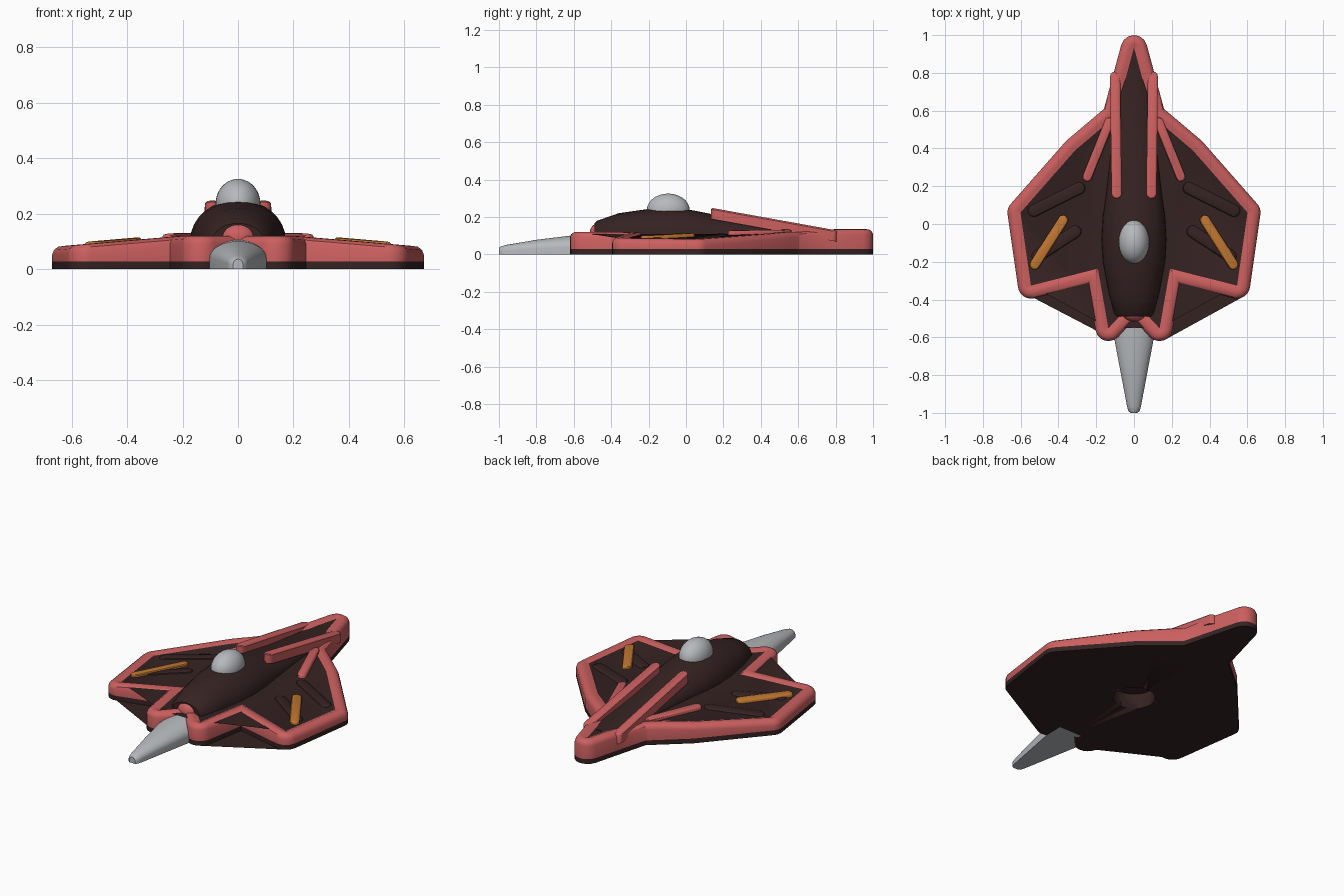
import bpy, bmesh, math
from mathutils import Vector

cube = bpy.data.objects.get("Cube")
if cube:
    bpy.data.objects.remove(cube, do_unlink=True)


def material(name, rgb):
    m = bpy.data.materials.new(name)
    m.use_nodes = True
    m.diffuse_color = (*rgb, 1)
    bsdf = next(n for n in m.node_tree.nodes if n.type == 'BSDF_PRINCIPLED')
    bsdf.inputs["Base Color"].default_value = (*rgb, 1)
    bsdf.inputs["Roughness"].default_value = 0.6
    return m


DARK = material("dark brown", (0.036, 0.016, 0.016))
RED = material("coral red", (0.6, 0.115, 0.115))
GREY = material("light grey", (0.47, 0.49, 0.51))
ORANGE = material("orange", (0.52, 0.18, 0.03))


def finish(name, bm, mats, angle=35):
    bmesh.ops.recalc_face_normals(bm, faces=bm.faces)
    me = bpy.data.meshes.new(name)
    bm.to_mesh(me)
    bm.free()
    for m in mats:
        me.materials.append(m)
    ob = bpy.data.objects.new(name, me)
    bpy.context.collection.objects.link(ob)
    bpy.ops.object.select_all(action='DESELECT')
    ob.select_set(True)
    bpy.context.view_layer.objects.active = ob
    bpy.ops.object.shade_smooth_by_angle(angle=math.radians(angle))
    return ob


def bridge(bm, rings, mat_of=lambda i: 0, caps=(0, 0)):
    """Join rings of equal length into a closed skin."""
    loops = [[bm.verts.new(p) for p in r] for r in rings]
    n = len(loops[0])
    for i, (a, b) in enumerate(zip(loops, loops[1:])):
        for k in range(n):
            f = bm.faces.new((a[k], a[(k + 1) % n], b[(k + 1) % n], b[k]))
            f.material_index = mat_of(i)
    ends = [bm.faces.new(loops[0]), bm.faces.new(loops[-1])]
    for f, m in zip(ends, caps):
        f.material_index = m
    return ends


def grow(poly, d, steps=6):
    """Offset a counter-clockwise outline outward, with round outer corners."""
    out = []
    for i, p in enumerate(poly):
        p = Vector(p)
        e1 = p - Vector(poly[i - 1])
        e2 = Vector(poly[(i + 1) % len(poly)]) - p
        a1 = math.atan2(-e1.x, e1.y)
        turn = (math.atan2(-e2.x, e2.y) - a1 + math.pi) % math.tau - math.pi
        if abs(abs(turn) - math.pi) < 1e-4:
            turn = math.pi
        if turn > 0.3:
            angles, r = [a1 + turn * k / steps for k in range(steps + 1)], d
        else:
            angles, r = [a1 + turn / 2], d / math.cos(turn / 2)
        out += [(p.x + r * math.cos(a), p.y + r * math.sin(a)) for a in angles]
    return out


def layered(bm, poly, layers, mat_of=lambda i: 0, caps=(0, 0)):
    rings = [[(x, y, z) for x, y in grow(poly, d)] for d, z in layers]
    return bridge(bm, rings, mat_of, caps)


H = 0.12


def deck(x, y):
    """Height of the wing surface: falls to the tips, lifts at the tail."""
    return H - 0.085 * max(0, abs(x) - 0.2) + 0.015 * min(1, max(0, (y - 0.6) / 0.2))


# Hull: dark underside, rounded red rim and dark deck
right = [(0, 0.93), (0.097, 0.57), (0.31, 0.39), (0.6, 0.06), (0.545, -0.325),
         (0.19, -0.235), (0.135, -0.55), (0, -0.405)]
outline = (right + [(-x, y) for x, y in right[-2:0:-1]])[::-1]
bm = bmesh.new()
ends = layered(bm, outline,
               [(0.07, 0), (0.07, 0.028), (0.07, H - 0.028), (0.064, H - 0.012),
                (0.048, H - 0.001), (0.022, H), (0.001, H - 0.01)],
               lambda i: 0 if i == 0 else 1)
bmesh.ops.triangulate(bm, faces=ends)
for co, no in (((0, 0, 0), (1, 0, 0)), ((0.2, 0, 0), (1, 0, 0)), ((-0.2, 0, 0), (1, 0, 0)),
               ((0, 0.6, 0), (0, 1, 0)), ((0, 0.8, 0), (0, 1, 0))):
    bmesh.ops.bisect_plane(bm, geom=bm.verts[:] + bm.edges[:] + bm.faces[:],
                           plane_co=co, plane_no=no, dist=1e-5)
for v in bm.verts:
    if v.co.z > 0.05:
        v.co.z += deck(v.co.x, v.co.y) - H
hull = finish("hull", bm, [DARK, RED])

# Round socket in the underside
bm = bmesh.new()
bmesh.ops.create_cone(bm, cap_ends=True, segments=32, radius1=0.115, radius2=0.115, depth=0.18)
cutter = finish("socket_cutter", bm, [DARK])
cutter.hide_render = True
mod = hull.modifiers.new("socket", 'BOOLEAN')
mod.operation, mod.object, mod.solver = 'DIFFERENCE', cutter, 'EXACT'
bpy.context.view_layer.objects.active = hull
bpy.ops.object.modifier_apply(modifier=mod.name)
bpy.data.objects.remove(cutter, do_unlink=True)


def bar(name, a, b, width, rise, mat, height=deck, sink=0.02):
    """Mirrored pair of round-ended bars that follow a height function."""
    for side, s in (("left", 1), ("right", -1)):
        bm = bmesh.new()
        layered(bm, [(s * a[0], a[1]), (s * b[0], b[1])],
                [(width, -sink), (width, rise - 0.3 * width),
                 (width * 0.85, rise - 0.1 * width), (width * 0.55, rise)])
        for v in bm.verts:
            v.co.z += height(v.co.x, v.co.y)
        finish(f"{side}_{name}", bm, [mat])


bar("spine_rail", (0.092, 0.16), (0.1, 0.78), 0.027, 0, RED,
    lambda x, y: 0.25 - 0.18 * (y - 0.13), 0.06)
bar("wing_brace", (0.247, 0.25), (0.13, 0.54), 0.025, 0.012, RED)
bar("rear_wing_rib", (0.29, 0.19), (0.53, 0.07), 0.034, -0.002, DARK)
bar("front_wing_rib", (0.31, -0.04), (0.51, -0.17), 0.034, -0.002, DARK)
bar("wing_cannon", (0.375, 0.02), (0.525, -0.215), 0.027, 0.008, ORANGE)


def arch(y, w, top, base, wall=0.0, n=16):
    """Arched section across the body, with optional upright side walls."""
    pts = [(w * math.cos(math.pi * k / n), y,
            base + wall + (top - base - wall) * math.sin(math.pi * k / n)) for k in range(n + 1)]
    return [(w, y, base)] + pts + [(-w, y, base)]


# Fuselage hump running back between the rails
bm = bmesh.new()
sections = [(-0.49, 0.09, 0.165), (-0.475, 0.105, 0.18), (-0.36, 0.135, 0.22), (-0.2, 0.165, 0.243),
            (-0.08, 0.172, 0.25), (0.04, 0.165, 0.235), (0.14, 0.15, 0.215), (0.4, 0.12, 0.168),
            (0.62, 0.1, 0.138), (0.82, 0.05, 0.128)]
bridge(bm, [arch(y, w, t, 0.1, 0.005) for y, w, t in sections])
finish("fuselage", bm, [DARK])

# Front spike
bm = bmesh.new()
spike = [(-1, 0.018, 0.036), (-0.99, 0.03, 0.042), (-0.965, 0.037, 0.05), (-0.8, 0.068, 0.078),
         (-0.62, 0.102, 0.1), (-0.5, 0.104, 0.105)]
bridge(bm, [arch(y, w, t, 0, 0.4 * t) for y, w, t in spike])
finish("front_spike", bm, [GREY])


def ellipsoid(name, centre, radii, mat):
    bm = bmesh.new()
    bmesh.ops.create_uvsphere(bm, u_segments=32, v_segments=20, radius=1)
    for v in bm.verts:
        v.co = Vector(c + r * k for c, r, k in zip(centre, radii, v.co))
    finish(name, bm, [mat])


ellipsoid("cockpit_dome", (0, -0.095, 0.235), (0.081, 0.115, 0.09), GREY)
ellipsoid("spike_collar", (0, -0.47, 0.115), (0.062, 0.045, 0.05), RED)
